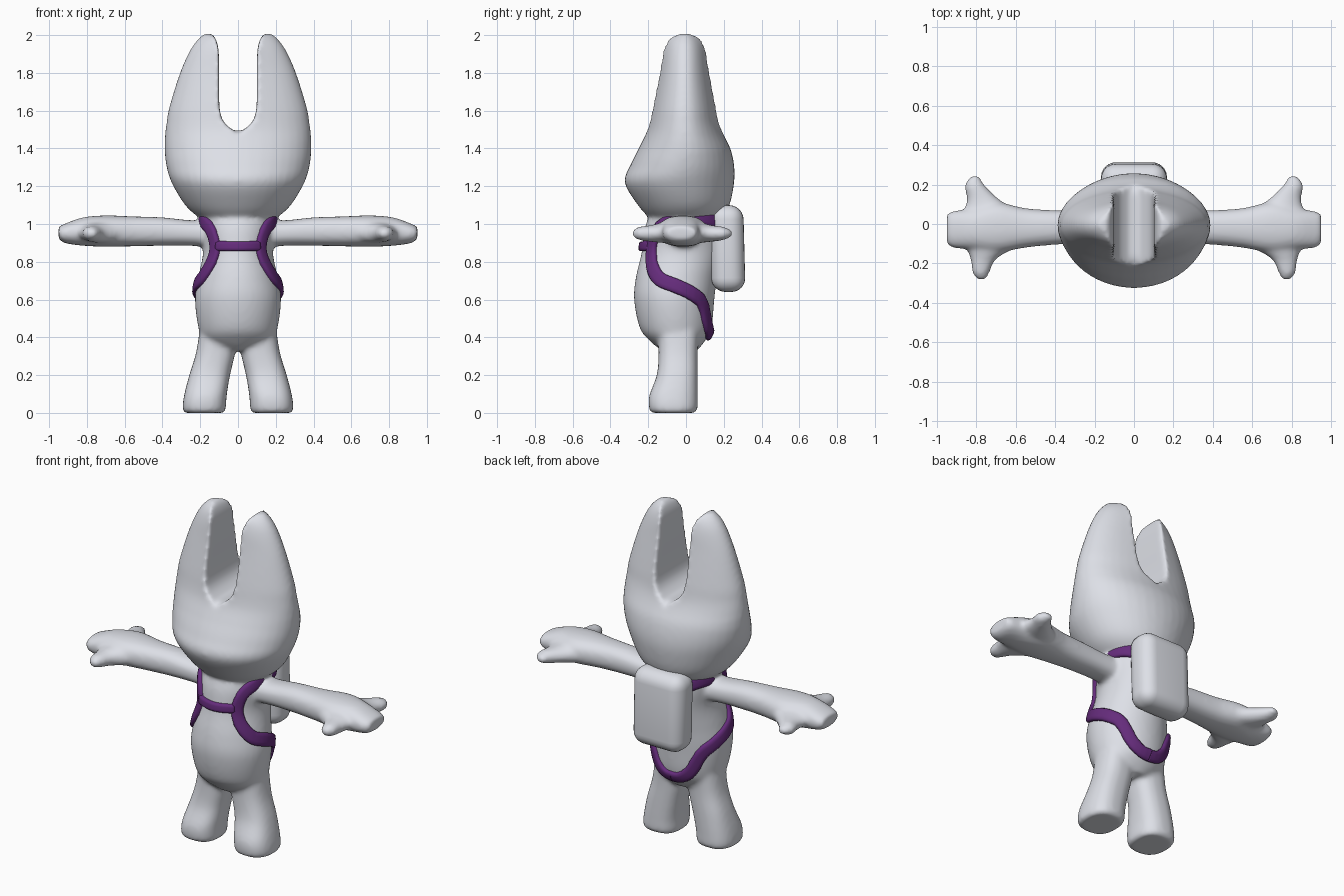
import bpy, bmesh, math
from mathutils import Vector
from mathutils.bvhtree import BVHTree

cube = bpy.data.objects.get("Cube")
if cube:
    bpy.data.objects.remove(cube, do_unlink=True)


def material(name, colour):
    mat = bpy.data.materials.new(name)
    mat.use_nodes = True
    mat.diffuse_color = (*colour, 1)
    mat.node_tree.nodes["Principled BSDF"].inputs["Base Color"].default_value = (*colour, 1)
    return mat


grey = material("pale grey", (0.8, 0.82, 0.88))
purple = material("purple", (0.13, 0.025, 0.2))


def add_object(name, bm, mat):
    bmesh.ops.recalc_face_normals(bm, faces=bm.faces)
    mesh = bpy.data.meshes.new(name)
    bm.to_mesh(mesh)
    bm.free()
    mesh.materials.append(mat)
    mesh.shade_smooth()
    obj = bpy.data.objects.new(name, mesh)
    bpy.context.collection.objects.link(obj)
    return obj


def spline(points, steps):
    """Catmull-Rom curve through points of any dimension."""
    pts = [Vector(p) for p in points]
    pts = [pts[0]] + pts + [pts[-1]]
    out = []
    for a, b, c, d in zip(pts, pts[1:], pts[2:], pts[3:]):
        for i in range(steps):
            t = i / steps
            out.append(b + (c - a) * t / 2 + (a * 2 - b * 5 + c * 4 - d) * t * t / 2
                       + (b * 3 - a - c * 3 + d) * t ** 3 / 2)
    return out + [pts[-1]]


def loft(bm, axis, rings, side=1, power=1.0, halved=False, sides=40):
    """Skin rounded rings given as (position, low u, high u, low v, high v).
    A halved ring is a centred oval trimmed softly at low u."""
    loops = []
    for t, u0, u1, v0, v1 in spline(rings, 5):
        loop = []
        low = -u1 if halved else u0
        for i in range(sides):
            a = math.tau * i / sides
            c, s = math.cos(a), math.sin(a)
            u = (low + u1) / 2 + (u1 - low) / 2 * math.copysign(abs(c) ** power, c)
            v = (v0 + v1) / 2 + (v1 - v0) / 2 * math.copysign(abs(s) ** power, s)
            if halved:
                u = u0 + .02 * math.log(1 + math.exp((u - u0) / .02))
            x, y, z = {"z": (u, v, t), "x": (t, u, v), "y": (u, t, v)}[axis]
            loop.append(bm.verts.new((x * side, y, z)))
        loops.append(loop)
    for a, b in zip(loops, loops[1:]):
        for i in range(sides):
            j = (i + 1) % sides
            bm.faces.new((a[i], a[j], b[j], b[i]))
    bm.faces.new(loops[0])
    bm.faces.new(loops[-1])


TORSO = [(.33, -.08, .08, -.13, .06), (.38, -.18, .18, -.19, .1), (.45, -.21, .21, -.245, .135),
         (.6, -.228, .228, -.275, .15), (.72, -.21, .21, -.265, .165), (.85, -.185, .185, -.235, .19),
         (.97, -.195, .195, -.22, .2), (1.06, -.19, .19, -.19, .19)]
SKULL = [(.99, -.12, .12, -.13, .12), (1.03, -.2, .2, -.19, .18), (1.1, -.28, .28, -.255, .23),
         (1.22, -.352, .352, -.325, .255), (1.31, -.38, .38, -.295, .255), (1.4, -.388, .388, -.25, .235),
         (1.47, -.38, .38, -.21, .195), (1.495, -.3, .3, -.17, .155)]
EAR = [(1.36, -.05, .387, -.265, .245), (1.4, -.04, .389, -.25, .235), (1.48, .01, .386, -.212, .197),
       (1.54, .075, .378, -.195, .177), (1.62, .098, .364, -.18, .163), (1.8, .1, .308, -.145, .13),
       (1.92, .103, .254, -.125, .11), (1.98, .118, .21, -.1, .085), (2.008, .14, .175, -.05, .04)]
LEG = [(0, .075, .28, -.18, .045), (.02, .065, .293, -.195, .06), (.09, .06, .286, -.195, .062),
       (.2, .042, .258, -.155, .062), (.32, .015, .222, -.145, .062), (.46, 0, .2, -.15, .07)]
ARM = [(.1, -.1, .08, .87, 1.02), (.25, -.1, .07, .885, 1.02), (.4, -.105, .07, .885, 1.035),
       (.55, -.12, .08, .882, 1.04), (.7, -.145, .11, .88, 1.045), (.82, -.13, .08, .885, 1.035),
       (.92, -.12, .065, .9, 1.0), (.95, -.1, .05, .925, .985)]
FRONT_FINGER = [(-.05, .54, .86, .9, 1.02), (-.12, .61, .85, .9, 1.01), (-.18, .7, .83, .905, .995),
                (-.25, .735, .82, .915, .985), (-.285, .755, .79, .935, .965)]
BACK_FINGER = [(.0, .52, .87, .9, 1.02), (.07, .6, .86, .9, 1.01), (.13, .69, .85, .905, .995),
               (.2, .76, .86, .915, .985), (.245, .785, .825, .935, .965)]

# Body: head, ears, torso and limbs fused into one soft skin
bm = bmesh.new()
loft(bm, "z", TORSO)
bm.normal_update()
torso_surface = BVHTree.FromBMesh(bm)
loft(bm, "z", SKULL)
for side in (1, -1):
    loft(bm, "z", EAR, side, halved=True)
    loft(bm, "z", LEG, side, .8)
    loft(bm, "x", ARM, side, .85)
    loft(bm, "y", FRONT_FINGER, side)
    loft(bm, "y", BACK_FINGER, side)
body = add_object("body", bm, grey)
remesh = body.modifiers.new("Fuse", "REMESH")
remesh.mode = "VOXEL"
remesh.voxel_size = 0.012
remesh.use_smooth_shade = True
soften = body.modifiers.new("Soften", "SMOOTH")
soften.factor = 0.5
soften.iterations = 10

# Backpack: rounded box leaning slightly forward at the top
bm = bmesh.new()
bmesh.ops.create_cube(bm, size=1)
for v in bm.verts:
    v.co = Vector((v.co.x * .335, .225 + v.co.y * .18, .87 + v.co.z * .46))
    if v.co.z > .87:
        v.co.y -= .012
backpack = add_object("backpack", bm, grey)
bevel = backpack.modifiers.new("Round", "BEVEL")
bevel.width = 0.075
bevel.segments = 6


def strap(name, path, width, height=0.02):
    """Lay a raised band over the torso along a path."""
    bm = bmesh.new()
    centre = spline(path, 8)
    rows = []
    profile = ((-1, -.4), (-1, .5), (-.8, .9), (-.4, 1), (0, 1), (.4, 1), (.8, .9), (1, .5), (1, -.4))
    for i, p in enumerate(centre):
        tangent = centre[min(i + 1, len(centre) - 1)] - centre[max(i - 1, 0)]
        normal = torso_surface.find_nearest(p)[1]
        across = tangent.cross(normal).normalized() * width / 2
        row = []
        for offset, lift in profile:
            spot, outward = torso_surface.find_nearest(p + across * offset)[:2]
            row.append(bm.verts.new(spot + outward * height * lift))
        rows.append(row)
    for a, b in zip(rows, rows[1:]):
        for i in range(len(a) - 1):
            bm.faces.new((a[i], a[i + 1], b[i + 1], b[i]))
    bm.faces.new(rows[0])
    bm.faces.new(rows[-1])
    return add_object(name, bm, purple)


# Harness: one band per side from the shoulder to the seat, plus a chest bar
HARNESS = [(.1, .19, 1.0), (.17, .12, 1.025), (.2, .02, 1.03), (.2, -.08, 1.02), (.165, -.17, .97),
           (.14, -.2, .88), (.16, -.19, .79), (.195, -.14, .71), (.22, -.05, .67), (.22, .03, .635),
           (.18, .1, .58), (.12, .13, .47), (.06, .14, .42), (0, .14, .41)]
for side, label in ((1, "left"), (-1, "right")):
    strap(label + "_harness_strap", [(x * side, y, z) for x, y, z in HARNESS], .075)
strap("chest_strap", [(-.13, -.22, .885), (0, -.26, .885), (.13, -.22, .885)], .05)
